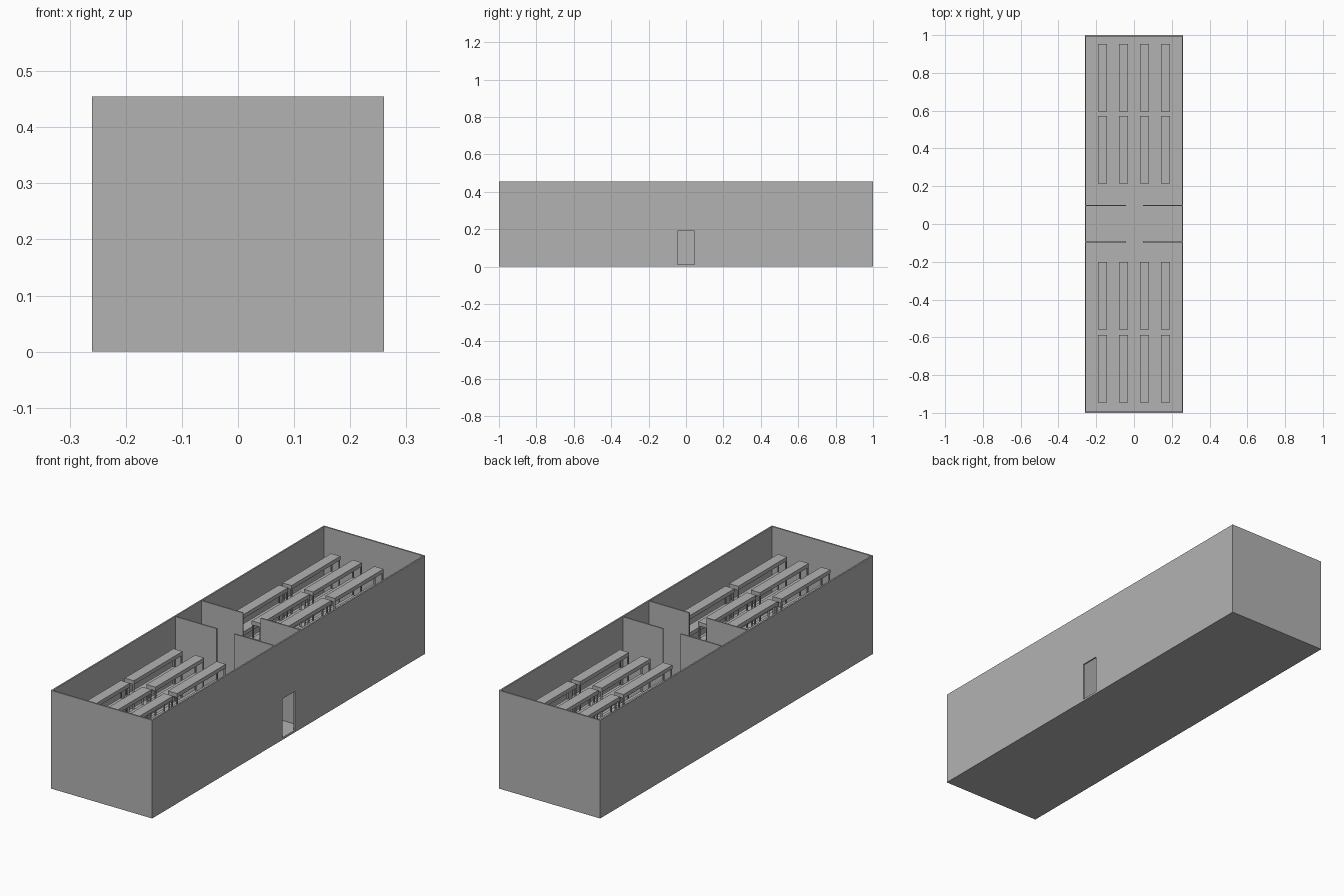
import bpy, bmesh
from mathutils import Matrix, Vector

if "Cube" in bpy.data.objects:
    bpy.data.objects.remove(bpy.data.objects["Cube"])

grey = bpy.data.materials.new("plain_grey")
grey.diffuse_color = (0.45, 0.45, 0.45, 1)
grey.use_nodes = True
grey.node_tree.nodes["Principled BSDF"].inputs["Base Color"].default_value = grey.diffuse_color


def add_box(bm, lo, hi):
    lo, hi = Vector(lo), Vector(hi)
    m = Matrix.Translation((lo + hi) / 2) @ Matrix.Diagonal((*(hi - lo), 1))
    bmesh.ops.create_cube(bm, size=1, matrix=m)


def make(name, boxes):
    bm = bmesh.new()
    for lo, hi in boxes:
        add_box(bm, lo, hi)
    mesh = bpy.data.meshes.new(name)
    bm.to_mesh(mesh)
    bm.free()
    mesh.materials.append(grey)
    ob = bpy.data.objects.new(name, mesh)
    bpy.context.collection.objects.link(ob)
    return ob


W, L, H = 0.26, 1.0, 0.455   # half width, half length, height
T, FLOOR = 0.007, 0.01       # wall thickness, floor thickness

# Open-topped building shell with a doorway in the right wall
shell = make("building_shell", [((-W, -L, 0), (W, L, H))])
cutters = [
    make("room_cutter", [((-W + T, -L + T, FLOOR), (W - T, L - T, H + 0.1))]),
    make("door_cutter", [((W - 0.03, -0.045, FLOOR), (W + 0.05, 0.045, 0.19))]),
]
for c in cutters:
    mod = shell.modifiers.new(c.name, 'BOOLEAN')
    mod.operation = 'DIFFERENCE'
    mod.solver = 'EXACT'
    mod.object = c
    c.hide_render = True
    c.hide_viewport = True

# Partitions either side of the entrance hall, with a central gap
for y, side in ((0.098, "back"), (-0.094, "front")):
    for x0, x1, hand in ((-W + T, -0.042, "left"), (0.048, W - T, "right")):
        make(f"{side}_{hand}_partition",
             [((x0, y - 0.003, FLOOR), (x1, y + 0.003, H - 0.001))])

# Shelving racks: stacked shelves on corner posts
RW, RL = 0.0235, 0.1785      # half width, half length
SHELF, STEP, TOP, POST = 0.018, 0.08, 0.362, 0.006


def make_rack(name, cx, cy):
    boxes = []
    for i in range(5):
        z = TOP - i * STEP
        boxes.append(((cx - RW, cy - RL, z - SHELF), (cx + RW, cy + RL, z)))
    for sx in (-1, 1):
        for sy in (-1, 1):
            px = cx + sx * (RW - POST / 2 - 0.0005)
            py = cy + sy * (RL - POST / 2 - 0.0005)
            h = POST / 2
            boxes.append(((px - h, py - h, FLOOR), (px + h, py + h, TOP - 0.002)))
    make(name, boxes)


for r, cy in enumerate((-0.766, -0.380, 0.392, 0.775)):
    for c in range(4):
        make_rack(f"shelf_rack_{r + 1}_{c + 1}", (c - 1.5) * 0.111, cy)
